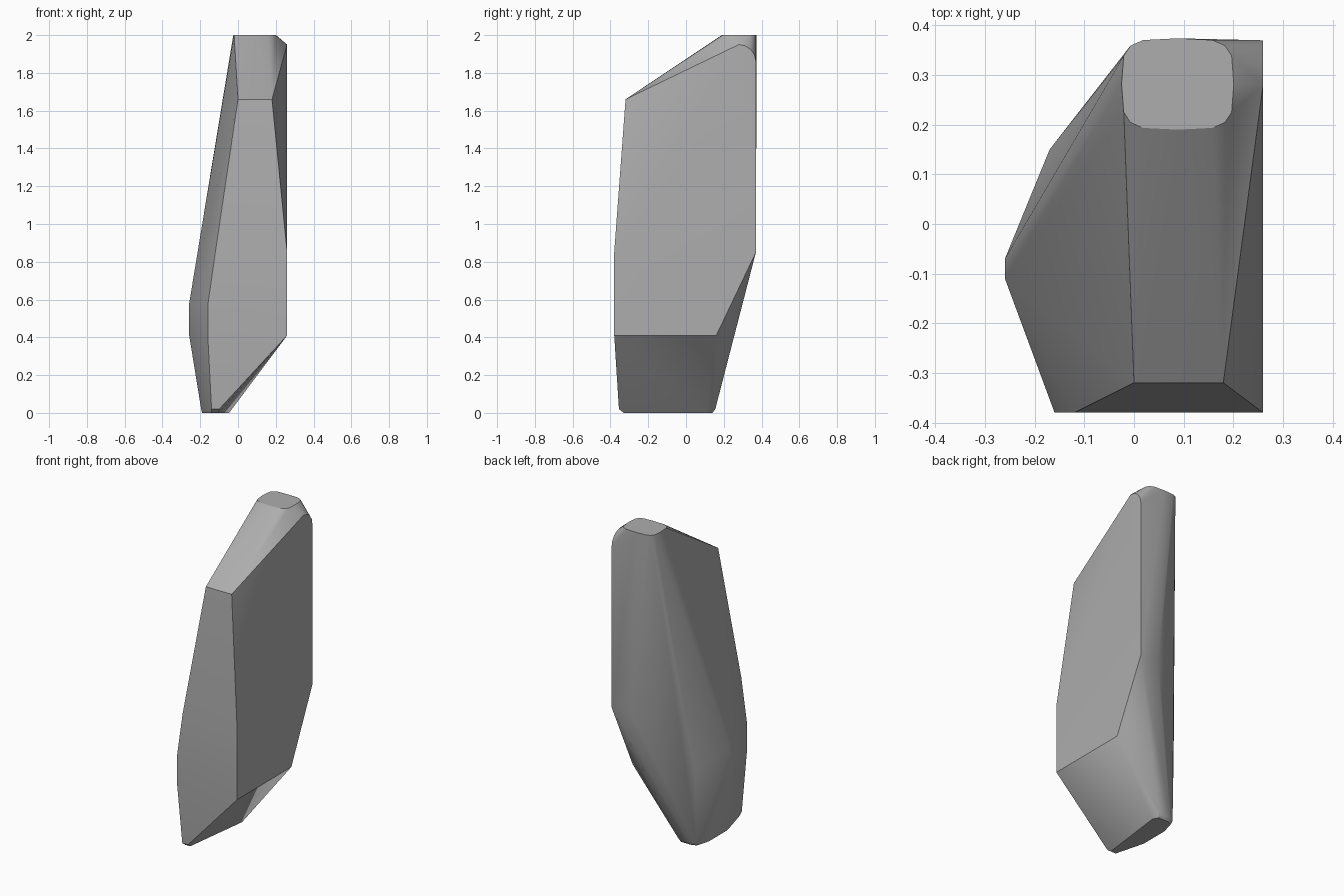
import bpy
import bmesh
from math import cos, sin, pi, radians, copysign

default_cube = bpy.data.objects.get("Cube")
if default_cube:
    bpy.data.objects.remove(default_cube, do_unlink=True)


def make_material(name, colour):
    material = bpy.data.materials.new(name)
    material.use_nodes = True
    material.diffuse_color = colour
    shader = material.node_tree.nodes["Principled BSDF"]
    shader.inputs["Base Color"].default_value = colour
    shader.inputs["Roughness"].default_value = 0.9
    return material


def at_height(z, outline):
    """Lift a flat outline to the given height."""
    return [(x, y, z) for x, y in outline]


def rounded_rectangle(centre, half_size, count):
    """Outline of a soft-cornered rectangle."""
    outline = []
    for i in range(count):
        angle = 2 * pi * i / count
        offsets = [copysign(abs(f) ** 0.5, f) for f in (cos(angle), sin(angle))]
        outline.append(tuple(c + h * o for c, h, o in zip(centre, half_size, offsets)))
    return outline


def shrink(outline, factor):
    """Scale an outline towards its own middle."""
    mid_x = sum(x for x, y in outline) / len(outline)
    mid_y = sum(y for x, y in outline) / len(outline)
    return [(mid_x + (x - mid_x) * factor, mid_y + (y - mid_y) * factor)
            for x, y in outline]


right, front, back, left = 0.26, -0.38, 0.37, -0.26
corners = []

# Flat rounded summit
corners += at_height(2, rounded_rectangle((0.088, 0.282), (0.113, 0.092), 16))

# Upper front ridge
corners += at_height(1.66, [(0, -0.32), (0.18, -0.32)])

# Front wall
corners += at_height(0.85, [(-0.12, front), (right, front)])
corners += at_height(0.57, [(-0.16, front)])
corners += at_height(0.41, [(-0.16, front), (right, front)])

# Narrow left bulge
for z in (0.57, 0.42):
    corners += at_height(z, [(left, -0.07), (left, -0.11)])

# Back wall and lower edge of the flat side
corners += at_height(0.85, [(right, back), (0.13, back)])
corners += at_height(0.47, [(-0.17, 0.15)])
corners += at_height(0.41, [(right, 0.16)])

# Rounded upper corner of the flat side
for step in range(5):
    angle = step * pi / 8
    corners.append((right, 0.28 + 0.09 * cos(angle), 1.86 + 0.09 * sin(angle)))

# Small foot with a softened rim
foot = [(-0.1, -0.355), (-0.14, -0.355), (-0.195, -0.15), (-0.195, 0.05),
        (-0.17, 0.14), (-0.14, 0.155), (-0.06, 0.155), (-0.04, 0.12)]
corners += at_height(0.02, foot)
corners += at_height(0, shrink(foot, 0.92))

# Wrap the corners in one convex stone
bm = bmesh.new()
for corner in corners:
    bm.verts.new(corner)
hull = bmesh.ops.convex_hull(bm, input=bm.verts[:])
spare = [v for v in bm.verts if not v.link_faces]
bmesh.ops.delete(bm, geom=spare, context="VERTS")
bmesh.ops.dissolve_limit(bm, angle_limit=radians(1), verts=bm.verts[:], edges=bm.edges[:])
bmesh.ops.recalc_face_normals(bm, faces=bm.faces[:])

mesh = bpy.data.meshes.new("standing_stone")
bm.to_mesh(mesh)
bm.free()
mesh.materials.append(make_material("stone_grey", (0.42, 0.42, 0.42, 1)))

stone = bpy.data.objects.new("standing_stone", mesh)
bpy.context.collection.objects.link(stone)
bpy.context.view_layer.objects.active = stone
stone.select_set(True)
bpy.ops.object.shade_smooth_by_angle(angle=radians(30))
